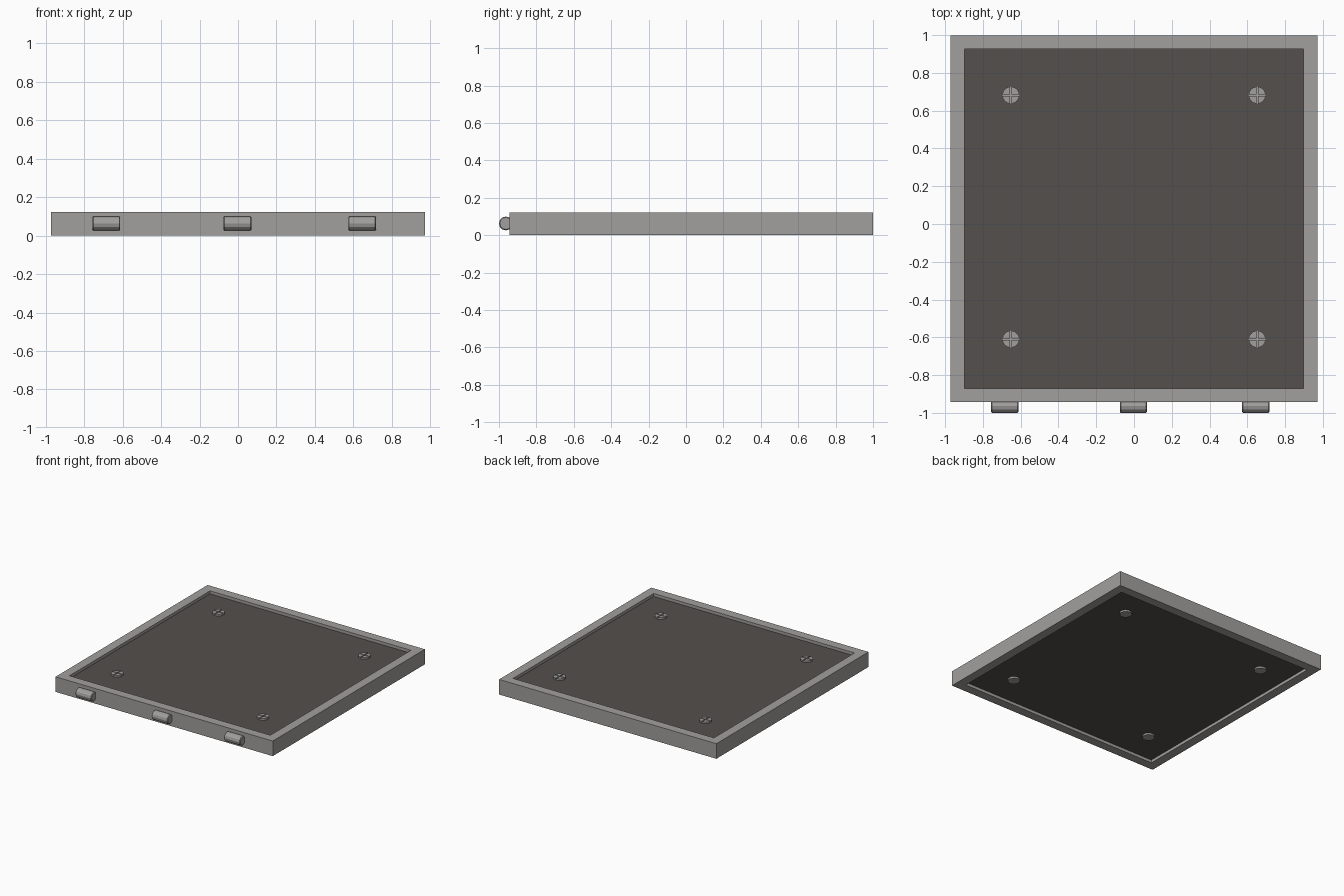
import bpy, bmesh, math
from mathutils import Matrix, Vector

if "Cube" in bpy.data.objects:
    bpy.data.objects.remove(bpy.data.objects["Cube"])


def material(name, rgb):
    m = bpy.data.materials.new(name)
    m.diffuse_color = (*rgb, 1)
    m.use_nodes = True
    m.node_tree.nodes["Principled BSDF"].inputs["Base Color"].default_value = m.diffuse_color
    return m


steel = material("grey_steel", (0.36, 0.35, 0.34))
dark = material("dark_panel", (0.088, 0.079, 0.075))


def finish(name, bm, mat):
    bmesh.ops.recalc_face_normals(bm, faces=bm.faces)
    me = bpy.data.meshes.new(name)
    bm.to_mesh(me)
    bm.free()
    me.materials.append(mat)
    ob = bpy.data.objects.new(name, me)
    bpy.context.collection.objects.link(ob)
    return ob


def add_box(bm, lo, hi):
    lo, hi = Vector(lo), Vector(hi)
    m = Matrix.Translation((lo + hi) / 2) @ Matrix.Diagonal((*(hi - lo), 1))
    bmesh.ops.create_cube(bm, size=1, matrix=m)


H = 0.122
CY = 0.028
OUT, INN = 0.971, 0.898
RECESS = 0.024

# Frame with mitred corners
bm = bmesh.new()
corners = [(-1, -1), (1, -1), (1, 1), (-1, 1)]
rings = []
for half, z in ((OUT, 0), (OUT, H), (INN, H), (INN, 0)):
    rings.append([bm.verts.new((x * half, CY + y * half, z)) for x, y in corners])
for r in range(4):
    a, b = rings[r], rings[(r + 1) % 4]
    for i in range(4):
        j = (i + 1) % 4
        bm.faces.new((a[i], a[j], b[j], b[i]))
finish("frame", bm, steel)

# Recessed panel
bm = bmesh.new()
e = INN + 0.002
add_box(bm, (-e, CY - e, RECESS), (e, CY + e, H - RECESS))
finish("panel", bm, dark)

# Bolts through the panel: low tapered heads split by a cross slot
R, RISE, SLOT = 0.045, 0.014, 0.004


def add_disc(bm, r1, r2, z0, z1, x, y):
    bmesh.ops.create_cone(bm, cap_ends=True, segments=16, radius1=r1, radius2=r2,
                          depth=z1 - z0, matrix=Matrix.Translation((x, y, (z0 + z1) / 2)))


def add_quarter(bm, x, y, z0, z1, sx, sy):
    # one quadrant of the head, offset from the slot centre lines
    n = 4
    a0 = math.asin(SLOT / R)
    pts = [(SLOT, SLOT)]
    for k in range(n + 1):
        a = a0 + (math.pi / 2 - 2 * a0) * k / n
        pts.append((R * math.cos(a), R * math.sin(a)))
    lo = [bm.verts.new((x + sx * p, y + sy * q, z0)) for p, q in pts]
    hi = [bm.verts.new((x + sx * p, y + sy * q, z1)) for p, q in pts]
    bm.faces.new(lo)
    bm.faces.new(hi)
    for i in range(len(pts)):
        j = (i + 1) % len(pts)
        bm.faces.new((lo[i], lo[j], hi[j], hi[i]))


for i, (x, y) in enumerate([(sx * 0.652, yy) for sx in (-1, 1) for yy in (0.682, -0.61)]):
    bm = bmesh.new()
    top = H - RECESS
    add_disc(bm, R, R, RECESS - RISE, top + 0.005, x, y)
    for sx, sy in corners:
        add_quarter(bm, x, y, top + 0.004, top + RISE, sx, sy)
    finish(f"bolt_{i + 1}", bm, steel)

# Hinge barrels along the front edge, with slightly chamfered ends
for i, x in enumerate((-0.684, -0.003, 0.645)):
    bm = bmesh.new()
    m = Matrix.Translation((x, -0.963, 0.063)) @ Matrix.Rotation(math.pi / 2, 4, 'Y')
    bmesh.ops.create_cone(bm, cap_ends=True, segments=12, radius1=0.037, radius2=0.037,
                          depth=0.144, matrix=m)
    rim = [ed for ed in bm.edges if any(len(f.verts) > 4 for f in ed.link_faces)]
    bmesh.ops.bevel(bm, geom=rim, offset=0.005, segments=1, affect='EDGES')
    finish(f"hinge_barrel_{i + 1}", bm, steel)
